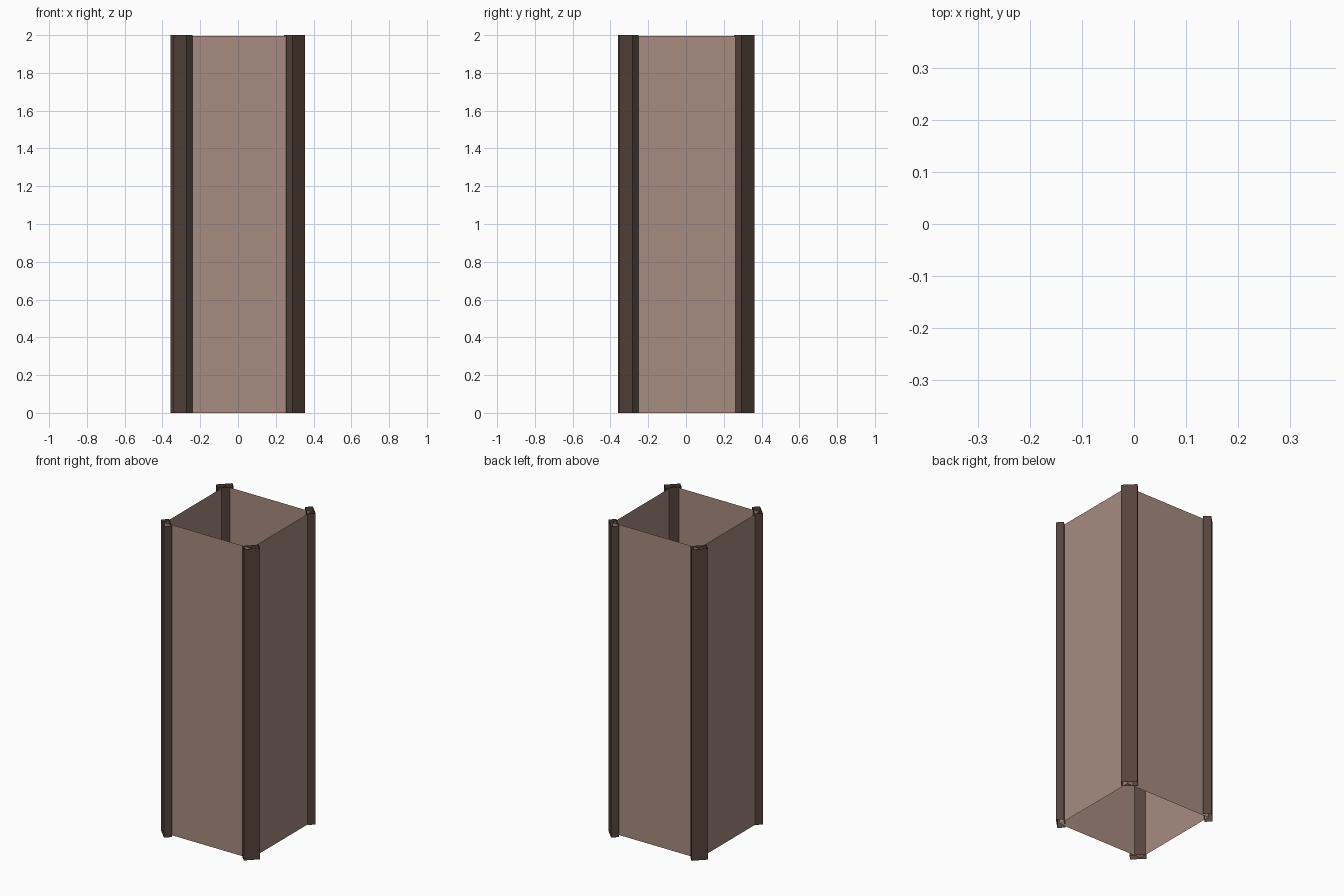
import bpy, bmesh, math
from mathutils import Matrix, Vector

if "Cube" in bpy.data.objects:
    bpy.data.objects.remove(bpy.data.objects["Cube"])


def material(name, rgb):
    m = bpy.data.materials.new(name)
    m.diffuse_color = (*rgb, 1)
    m.use_nodes = True
    m.node_tree.nodes["Principled BSDF"].inputs["Base Color"].default_value = m.diffuse_color
    return m


PANEL = material("light brown", (0.385, 0.26, 0.214))
POST = material("dark brown", (0.092, 0.056, 0.046))


def wall_strip(name, outline, z0, z1, closed, mat):
    """Extrude a plan outline upwards into thin open walls."""
    bm = bmesh.new()
    low = [bm.verts.new((x, y, z0)) for x, y in outline]
    high = [bm.verts.new((x, y, z1)) for x, y in outline]
    n = len(outline)
    for i in range(n if closed else n - 1):
        j = (i + 1) % n
        bm.faces.new((low[i], low[j], high[j], high[i]))
    me = bpy.data.meshes.new(name)
    bm.to_mesh(me)
    bm.free()
    me.materials.append(mat)
    ob = bpy.data.objects.new(name, me)
    bpy.context.collection.objects.link(ob)
    return ob


# four thin side panels
C = 0.307
corners = [(-C, -C), (C, -C), (C, C), (-C, C)]
for i, side in enumerate(("front", "right", "back", "left")):
    wall_strip(side + "_panel", [corners[i], corners[(i + 1) % 4]],
               0.0, 1.995, False, PANEL)

# four hollow corner posts, set diagonally: centre and turn of each
posts = {
    "front_left_post": (-0.291, -0.310, -45),
    "front_right_post": (0.305, -0.301, 45),
    "back_right_post": (0.295, 0.312, 135),
    "back_left_post": (-0.3065, 0.305, 225),
}
L, W = 0.048, 0.0235
for name, (x, y, turn) in posts.items():
    rot = Matrix.Rotation(math.radians(turn), 2)
    pts = [rot @ Vector(p) + Vector((x, y))
           for p in ((-L, -W), (L, -W), (L, W), (-L, W))]
    wall_strip(name, pts, 0.0, 2.0, True, POST)
